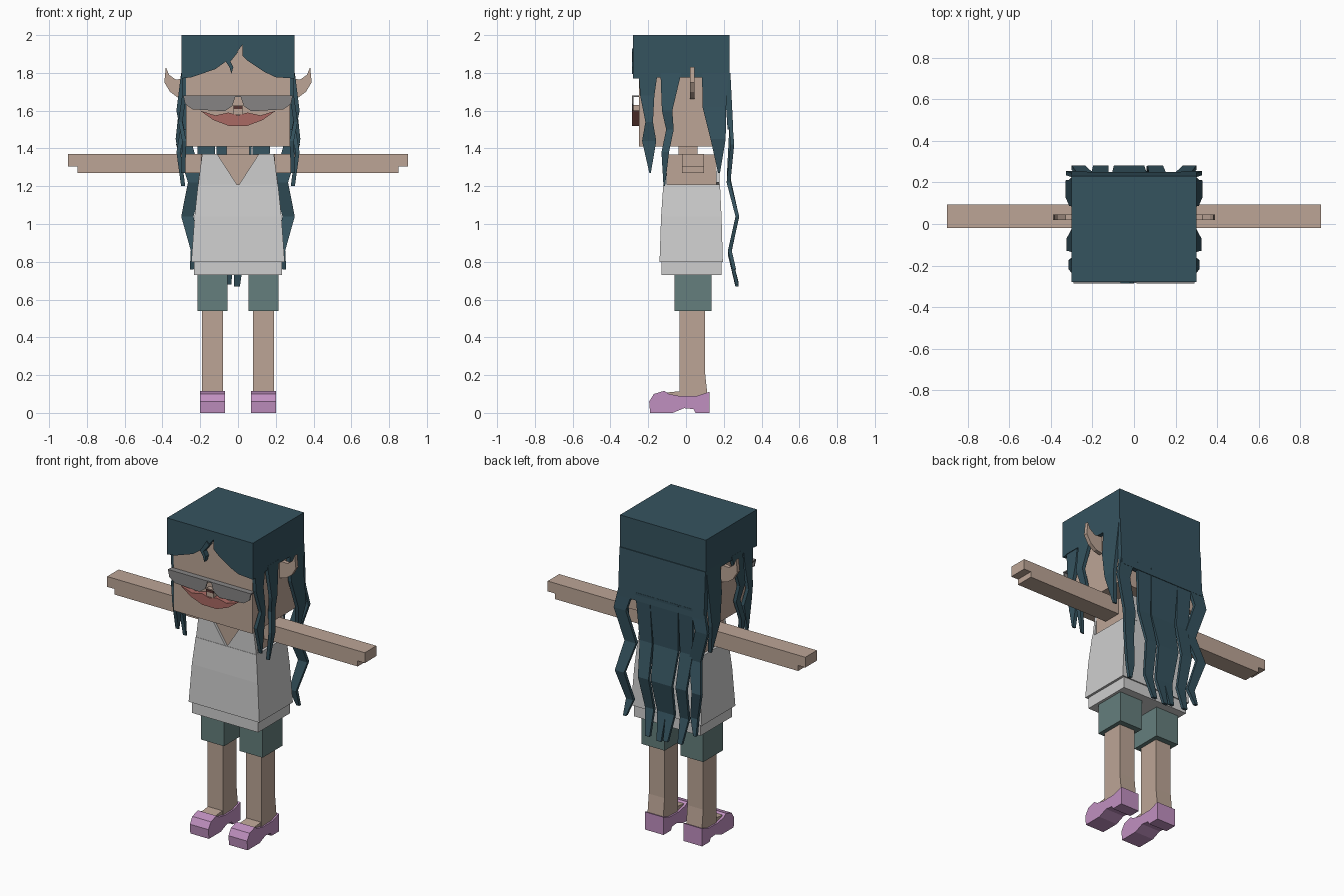
import bpy
import bmesh

if "Cube" in bpy.data.objects:
    bpy.data.objects.remove(bpy.data.objects["Cube"])


def material(name, rgb):
    lin = [((c / 255 + 0.055) / 1.055) ** 2.4 for c in rgb]
    m = bpy.data.materials.new(name)
    m.use_nodes = True
    m.diffuse_color = (*lin, 1)
    m.node_tree.nodes["Principled BSDF"].inputs["Base Color"].default_value = (*lin, 1)
    return m


SKIN = material("skin", (188, 165, 150))
HAIR = material("dark_teal_hair", (53, 83, 95))
SHIRT = material("light_grey_cloth", (206, 206, 206))
SHORTS = material("grey_green_cloth", (101, 127, 125))
SHOE = material("pink_shoe", (192, 144, 192))
LENS = material("grey_lens", (134, 132, 132))
LIPS = material("dusty_red", (170, 106, 99))
BROWN = material("dark_brown", (88, 55, 52))


def loft(name, rings, mat):
    """Skin a list of equal-length closed rings and cap both ends."""
    bm = bmesh.new()
    vs = [[bm.verts.new(p) for p in ring] for ring in rings]
    n = len(rings[0])
    for a, b in zip(vs, vs[1:]):
        for i in range(n):
            j = (i + 1) % n
            bm.faces.new((a[i], a[j], b[j], b[i]))
    bm.faces.new(vs[0])
    bm.faces.new(vs[-1])
    bmesh.ops.recalc_face_normals(bm, faces=bm.faces)
    mesh = bpy.data.meshes.new(name)
    bm.to_mesh(mesh)
    bm.free()
    mesh.materials.append(mat)
    ob = bpy.data.objects.new(name, mesh)
    bpy.context.scene.collection.objects.link(ob)
    return ob


def rect(x0, x1, y0, y1, z):
    return [(x0, y0, z), (x1, y0, z), (x1, y1, z), (x0, y1, z)]


def box(name, x0, x1, y0, y1, z0, z1, mat):
    return loft(name, [rect(x0, x1, y0, y1, z) for z in (z0, z1)], mat)


def front_plate(name, pts, y0, y1, mat):
    """Extrude an (x, z) outline along y."""
    return loft(name, [[(x, y, z) for x, z in pts] for y in (y0, y1)], mat)


def side_plate(name, pts, x0, x1, mat):
    """Extrude a (y, z) outline along x."""
    return loft(name, [[(x, y, z) for y, z in pts] for x in (x0, x1)], mat)


def strand(name, path, thick, wide_axis):
    """Wavy lock of hair; path points are (x, y, z, width)."""
    rings = []
    for x, y, z, w in path:
        dx, dy = (w / 2, thick / 2) if wide_axis == "x" else (thick / 2, w / 2)
        rings.append(rect(x - dx, x + dx, y - dy, y + dy, z))
    loft(name, rings, HAIR)


# Head, neck and face
box("head", -.275, .275, -.25, .2, 1.41, 1.96, SKIN)
box("neck", -.06, .06, -.04, .06, 1.34, 1.42, SKIN)
box("nose", -.025, .025, -.28, -.25, 1.58, 1.63, SKIN)
front_plate("mouth", [(-.2, 1.6), (-.12, 1.575), (-.05, 1.59), (0, 1.575), (.05, 1.59),
                      (.12, 1.575), (.2, 1.6), (.13, 1.55), (.05, 1.52), (-.05, 1.52),
                      (-.13, 1.55)], -.285, -.25, LIPS)
box("glasses_bridge", -.025, .025, -.284, -.276, 1.61, 1.625, BROWN)
box("glasses_bar", -.288, .288, -.283, -.25, 1.672, 1.68, LENS)

# Hair cap with cut bangs
box("hair_top", -.3, .3, -.28, .23, 1.955, 2, HAIR)
front_plate("bangs", [(-.3, 1.96), (-.3, 1.77), (-.245, 1.777), (-.12, 1.82), (-.05, 1.87),
                      (-.01, 1.905), (.025, 1.95), (.025, 1.89), (.05, 1.865), (.14, 1.805),
                      (.2, 1.777), (.3, 1.77), (.3, 1.96)], -.28, -.25, HAIR)
front_plate("bang_lock", [(-.065, 1.86), (-.045, 1.83), (-.035, 1.795), (-.025, 1.83),
                          (-.04, 1.86), (0, 1.91), (-.02, 1.93)], -.287, -.255, HAIR)
box("hair_back", -.3, .3, .195, .23, 1.78, 2, HAIR)
loft("hair_back_fall", [rect(-.3, .3, .2, .235, 1.8), rect(-.3, .3, .22, .25, 1.5)], HAIR)

# Centre back locks: (top x, tip x, tip z)
wave = [(1.55, .24), (1.25, .225), (1.04, .272), (.84, .23)]
for i, (x0, x1, tip) in enumerate([(.13, .075, .68), (.03, -.005, .67),
                                   (-.07, -.05, .68), (-.17, -.15, .69)]):
    path = [(x0 + (x1 - x0) * k / 4, y, z, .1 - .013 * k) for k, (z, y) in enumerate(wave)]
    strand(f"back_lock_{i}", path + [(x1, .27, tip, .03)], .018, "x")

# Paired parts
for s, side in ((1, "left"), (-1, "right")):
    def bx(name, x0, x1, *rest):
        return box(f"{side}_{name}", *sorted((s * x0, s * x1)), *rest)

    def fp(name, pts, *rest):
        return front_plate(f"{side}_{name}", [(s * x, z) for x, z in pts], *rest)

    def lock(name, path, thick, axis):
        strand(f"{side}_{name}", [(s * x, y, z, w) for x, y, z, w in path], thick, axis)

    bx("hair_side", .27, .3, -.28, .23, 1.775, 1.96, HAIR)
    fp("lens", [(.012, 1.68), (.29, 1.68), (.28, 1.635), (.24, 1.607), (.07, 1.597),
                (.03, 1.625)], -.286, -.278, LENS)
    fp("ear", [(.27, 1.77), (.33, 1.765), (.365, 1.79), (.382, 1.83), (.39, 1.75),
               (.36, 1.7), (.32, 1.67), (.27, 1.66)], .02, .045, SKIN)

    # Side and outer back locks
    lock("front_lock", [(.285, -.2, 1.8, .1), (.285, -.205, 1.68, .075), (.305, -.195, 1.54, .04),
                        (.285, -.195, 1.44, .075), (.29, -.19, 1.27, .008)], .022, "y")
    lock("temple_lock", [(.29, -.08, 1.8, .11), (.315, -.1, 1.6, .055), (.295, -.085, 1.5, .04),
                         (.315, -.11, 1.38, .04), (.29, -.115, 1.2, .008)], .022, "y")
    lock("rear_lock", [(.288, .155, 1.8, .14), (.3, .15, 1.62, .125), (.318, .17, 1.45, .08),
                       (.29, .175, 1.27, .01)], .024, "y")
    lock("outer_back_lock", [(.25, .235, 1.55, .1), (.285, .245, 1.42, .085),
                             (.225, .225, 1.22, .08), (.268, .272, 1.04, .065),
                             (.225, .232, .86, .05), (.245, .255, .76, .02)], .02, "x")

    # Arm with stepped hand
    bx("arm", .15, .85, -.02, .095, 1.27, 1.37, SKIN)
    bx("fingers", .85, .9, -.02, .095, 1.305, 1.37, SKIN)

    # Shirt straps, front and back
    fp("front_strap", [(0, 1.2), (.11, 1.37), (.19, 1.37), (.212, 1.2)], -.118, -.1, SHIRT)
    fp("back_strap", [(0, 1.2), (0, 1.34), (.1, 1.37), (.19, 1.37), (.212, 1.22)],
       .16, .178, SHIRT)

    # Shorts, leg, foot and shoe
    bx("shorts_leg", .055, .215, -.062, .135, .54, .76, SHORTS)
    loft(f"{side}_leg", [rect(s * .08, s * .19, -.035, y, z)
                         for y, z in ((.115, .08), (.1, .22), (.1, .55))], SKIN)
    x0, x1 = sorted((s * .085, s * .185))
    side_plate(f"{side}_foot", [(-.14, .06), (-.13, .105), (-.03, .115), (-.02, .06)],
               x0, x1, SKIN)
    x0, x1 = sorted((s * .07, s * .2))
    side_plate(f"{side}_shoe", [(.125, 0), (.05, 0), (.04, .02), (-.01, .025), (-.07, 0),
                                (-.19, 0), (-.195, .06), (-.17, .1), (-.115, .117),
                                (-.09, .1), (-.03, .088), (.06, .09), (.125, .112)],
               x0, x1, SHOE)

# Torso and shirt
box("torso", -.195, .195, -.102, .162, 1.1, 1.368, SKIN)
loft("shirt", [rect(-.247, .247, -.14, .195, .8), rect(-.23, .23, -.132, .188, 1.04),
               rect(-.212, .212, -.12, .18, 1.21)], SHIRT)
box("shirt_hem", -.232, .232, -.13, .187, .73, .81, SHIRT)
